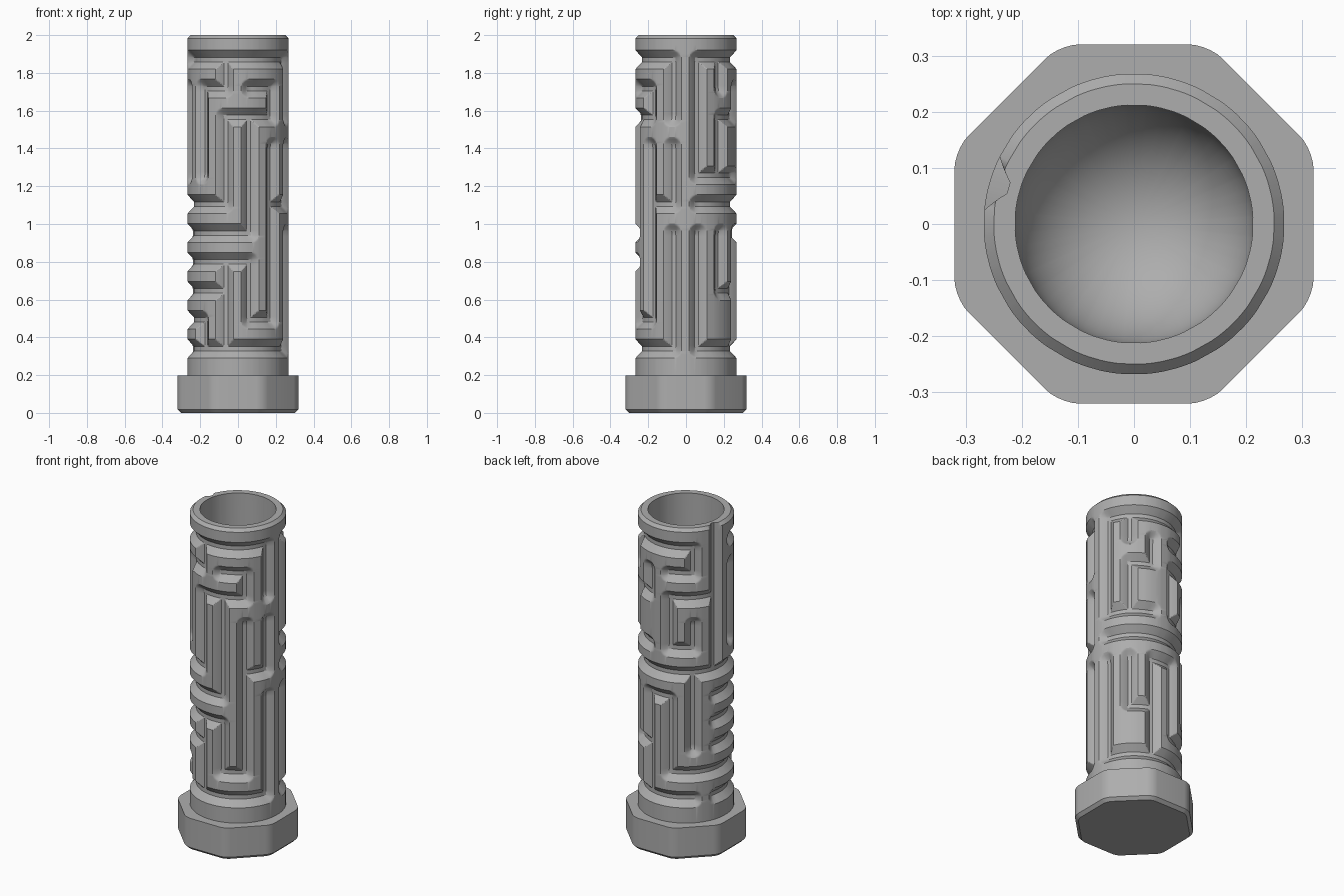
import bpy, bmesh, math

cube = bpy.data.objects.get("Cube")
if cube:
    bpy.data.objects.remove(cube, do_unlink=True)

# Sizes of the tube and of the groove cross-section
R, BORE, DEPTH = 0.268, 0.212, 0.035
HALF, FLOOR = 0.05, 0.012
COLS, ROWS = 12, 11
STEP = 2 * math.pi * R / COLS
ROW0, ROW_STEP = 0.34, 0.153
PHASE = math.radians(-106)
AROUND = STEP * COLS

# Maze paths: vertical runs are column: (low row, high row)
VERTICAL = {
    0: [(9, 10), (5, 8), (0, 3)],
    1: [(4, 8), (1, 3)],
    2: [(8, 9), (1, 7)],
    3: [(8, 10), (5, 7), (0, 4)],
    4: [(6, 10), (0, 4)],
    5: [(9, 10), (6, 8), (2, 4)],
    6: [(8, 9), (0, 4)],
    7: [(6, 8), (1, 4)],
    8: [(9, 10), (6, 7), (2, 5)],
    9: [(5, 13)],               # entry slot runs out through the rim
    10: [(6, 9)],
    11: [(6, 9), (0, 1)],
}
# Horizontal runs are row: (first column, last column)
HORIZONTAL = {
    10: [(4, 8), (10, 15)],
    9: [(11, 12), (7, 8), (1, 2)],
    8: [(0, 2), (5, 6), (7, 9)],
    6: [(4, 6), (7, 8)],
    5: [(4, 12), (2, 3)],
    4: [(9, 13), (6, 7)],
    3: [(9, 13)],
    2: [(9, 12), (5, 6)],
    1: [(1, 2), (7, 11)],
    0: [(4, 8), (9, 15)],
}

# Each run as centre and half length: (u, z, half_u, half_z)
runs = []
for c, spans in VERTICAL.items():
    for a, b in spans:
        runs.append((c * STEP, ROW0 + ROW_STEP * (a + b) / 2, 0, ROW_STEP * (b - a) / 2))
for r, spans in HORIZONTAL.items():
    for a, b in spans:
        runs.append((STEP * (a + b) / 2, ROW0 + ROW_STEP * r, STEP * (b - a) / 2, 0))


def radius_at(u, z):
    """Outer radius after cutting the tapered grooves."""
    best = HALF
    for ru, rz, hu, hz in runs:
        dz = max(abs(z - rz) - hz, 0)
        if dz < best:
            du = abs((u - ru + AROUND / 2) % AROUND - AROUND / 2)
            best = min(best, math.hypot(max(du - hu, 0), dz))
    cut = (HALF - best) / (HALF - FLOOR) * DEPTH
    return R - min(max(cut, 0), DEPTH)


# Sample lines follow the groove edges so the creases stay crisp
N = 7
side = [FLOOR + (HALF - FLOOR) * i / (N - 1) for i in range(N)]
offsets = [-s for s in reversed(side)] + side
us = [c * STEP + o for c in range(COLS) for o in offsets]
zs = [0.19] + [ROW0 + ROW_STEP * r + o for r in range(ROWS) for o in offsets] + [1.95, 1.982]


def new_object(name, bm, mat):
    mesh = bpy.data.meshes.new(name)
    bmesh.ops.recalc_face_normals(bm, faces=bm.faces)
    bm.to_mesh(mesh)
    bm.free()
    mesh.materials.append(mat)
    ob = bpy.data.objects.new(name, mesh)
    bpy.context.collection.objects.link(ob)
    bpy.ops.object.select_all(action='DESELECT')
    ob.select_set(True)
    bpy.context.view_layer.objects.active = ob
    bpy.ops.object.shade_smooth_by_angle(angle=math.radians(28))
    return ob


grey = bpy.data.materials.new("plain grey")
grey.use_nodes = True
colour = (0.42, 0.42, 0.42, 1)
grey.diffuse_color = colour
grey.node_tree.nodes["Principled BSDF"].inputs["Base Color"].default_value = colour

# Maze tube: grooved outside, bevelled rim, bore with a round bottom
bm = bmesh.new()
rings = []


def add_ring(radius, z):
    ring = []
    for u in us:
        a = PHASE + u / R
        r = radius(u)
        ring.append(bm.verts.new((r * math.cos(a), r * math.sin(a), z)))
    rings.append(ring)


for z in zs:
    add_ring(lambda u: radius_at(u, z), z)
add_ring(lambda u: min(0.25, radius_at(u, 2)), 2)
add_ring(lambda u: BORE, 2)
BOWL_Z, BOWL_STEPS = 0.43, 16
for i in range(BOWL_STEPS):
    t = math.pi / 2 * i / BOWL_STEPS
    add_ring(lambda u: BORE * math.cos(t), BOWL_Z - BORE * math.sin(t))
pole = bm.verts.new((0, 0, BOWL_Z - BORE))
count = len(us)
for low, high in zip(rings, rings[1:]):
    for i in range(count):
        j = (i + 1) % count
        bm.faces.new((low[i], low[j], high[j], high[i]))
for i in range(count):
    bm.faces.new((rings[-1][i], rings[-1][(i + 1) % count], pole))
new_object("maze_tube", bm, grey)

# Octagonal foot with rounded corners and a chamfered underside
bm = bmesh.new()
apothem = 0.32
corners = []
for i in range(8):
    a = math.pi / 8 + i * math.pi / 4
    r = apothem / math.cos(math.pi / 8)
    corners.append(bm.verts.new((r * math.cos(a), r * math.sin(a), 0)))
foot = bm.faces.new(corners)
top = bmesh.ops.extrude_face_region(bm, geom=[foot])["geom"]
for v in top:
    if isinstance(v, bmesh.types.BMVert):
        v.co.z = 0.197
upright = [e for e in bm.edges if abs(e.verts[0].co.z - e.verts[1].co.z) > 0.1]
bmesh.ops.bevel(bm, geom=upright, offset=0.035, segments=5, profile=0.5, affect='EDGES')
bmesh.ops.recalc_face_normals(bm, faces=bm.faces)
under = [e for e in bm.edges if all(v.co.z < 0.001 for v in e.verts)]
bmesh.ops.bevel(bm, geom=under, offset=0.018, segments=1, affect='EDGES')
new_object("octagonal_foot", bm, grey)
